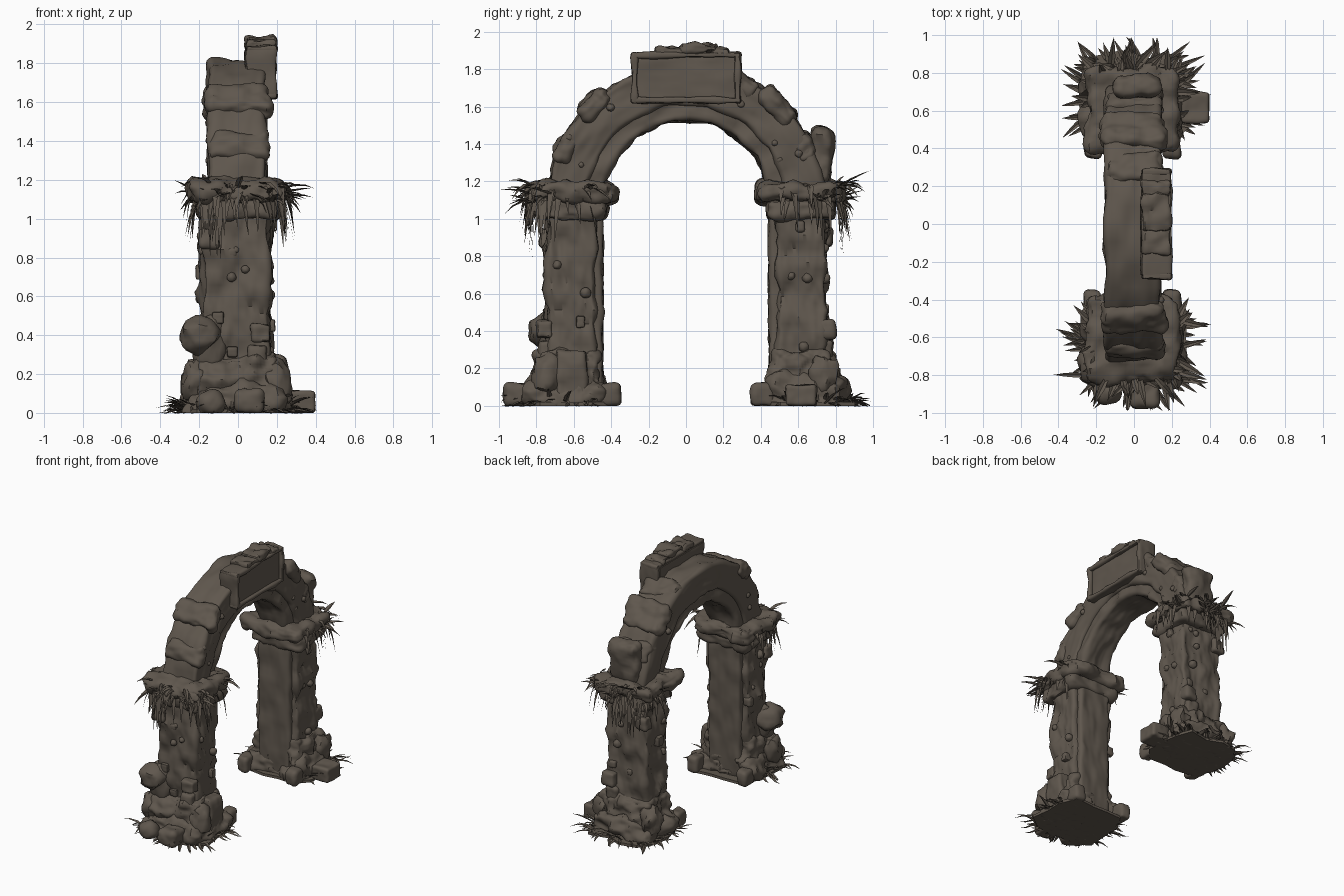
import bpy, bmesh, math, random
from mathutils import Vector, Matrix, noise

random.seed(11)
if "Cube" in bpy.data.objects:
    bpy.data.objects.remove(bpy.data.objects["Cube"])

stone_mat = bpy.data.materials.new("weathered brown stone")
stone_mat.use_nodes = True
COLOR = (0.115, 0.095, 0.075, 1)
stone_mat.diffuse_color = COLOR
stone_mat.node_tree.nodes["Principled BSDF"].inputs["Base Color"].default_value = COLOR

SPRING = 1.08    # height of the arch centre


def finish(name, bm, smooth=True):
    mesh = bpy.data.meshes.new(name)
    bm.to_mesh(mesh)
    bm.free()
    mesh.materials.append(stone_mat)
    ob = bpy.data.objects.new(name, mesh)
    bpy.context.collection.objects.link(ob)
    if smooth:
        bpy.ops.object.select_all(action='DESELECT')
        ob.select_set(True)
        bpy.context.view_layer.objects.active = ob
        bpy.ops.object.shade_smooth_by_angle(angle=math.radians(40))


def block(name, size, at, edge=0.025, rough=0.012, freq=9, cuts=12, taper=0, rot=None, warp=None):
    """Rounded, weathered block; warp can bend it into another shape."""
    bm = bmesh.new()
    bmesh.ops.create_cube(bm, size=2)
    bmesh.ops.subdivide_edges(bm, edges=bm.edges[:], cuts=cuts, use_grid_fill=True)
    half = Vector(size) / 2
    edge = min(edge, *half)
    for v in bm.verts:
        p = Vector(a * b for a, b in zip(v.co, half))
        core = Vector(max(-h + edge, min(h - edge, c)) for c, h in zip(p, half))
        if (p - core).length > 0:
            p = core + (p - core).normalized() * edge
        k = 1 - taper * (p.z / size[2] + 0.5)
        v.co = Vector((p.x * k, p.y * k, p.z))
        if rot:
            v.co = rot @ v.co
        v.co = warp(v.co) if warp else v.co + Vector(at)
    bm.normal_update()
    shifts = [v.normal * rough * 1.8 * noise.noise(v.co * freq)
              + v.normal * rough * 0.7 * noise.noise(v.co * freq * 2.7) for v in bm.verts]
    for v, s in zip(bm.verts, shifts):
        v.co += s
        v.co.z = max(v.co.z, 0)
    finish(name, bm)


def boulder(name, at, size, rough=0.15):
    bm = bmesh.new()
    bmesh.ops.create_icosphere(bm, subdivisions=3, radius=1)
    for v in bm.verts:
        n = 1 + rough * noise.noise(v.co * 1.6 + Vector(at) * 20)
        v.co = Vector(at) + Vector(a * b * n for a, b in zip(v.co, size))
        v.co.z = max(v.co.z, 0)
    finish(name, bm)


def arch_ring(name, inner, outer, width, x, rough):
    """Straight block bent over a half circle."""
    mid = (inner + outer) / 2

    def bend(p):
        a = p.y / mid
        r = mid + p.z
        return Vector((p.x + x, r * math.sin(a), SPRING + r * math.cos(a)))
    block(name, (width, math.pi * mid, outer - inner), (0, 0, 0),
          edge=0.03, rough=rough, freq=8, cuts=36, warp=bend)


def add_blade(bm, base, direction, length, rise, droop, width):
    """Pointed leaf that rises and then bends down."""
    d = direction.normalized()
    side = Vector((-d.y, d.x, 0)).normalized() * width
    rows = []
    for t, w in ((0, 0.7), (0.35, 1), (0.7, 0.6)):
        c = base + d * length * t + Vector((0, 0, rise * t - droop * t * t))
        c.z = max(c.z, 0.002)
        keel = Vector((0, 0, -width * 0.6 * w))
        rows.append([bm.verts.new(c - side * w), bm.verts.new(c + keel), bm.verts.new(c + side * w)])
    end = base + d * length + Vector((0, 0, rise - droop))
    end.z = max(end.z, 0.002)
    tip = bm.verts.new(end)
    for a, b in zip(rows, rows[1:]):
        for i in range(2):
            bm.faces.new((a[i], a[i + 1], b[i + 1], b[i]))
    for i in range(2):
        bm.faces.new((rows[-1][i], rows[-1][i + 1], tip))


def rim(angle, hx, hy):
    """Point on a rounded rectangle outline."""
    c, s = math.cos(angle), math.sin(angle)
    k = (abs(c / hx) ** 5 + abs(s / hy) ** 5) ** -0.2
    return Vector((c * k, s * k, 0))


def outward(angle, scatter):
    return Vector((math.cos(angle) + random.uniform(-scatter, scatter),
                   math.sin(angle) + random.uniform(-scatter, scatter), 0))


def pillar(s, label):
    # Shaft with a narrower strip on the inner side
    block(label + "_shaft", (0.35, 0.26, 1.06), (-0.01, s * 0.615, 0.53), rough=0.02, freq=9, cuts=28)
    block(label + "_inner_strip", (0.27, 0.2, 1.06), (-0.01, s * 0.545, 0.53), rough=0.009, cuts=20)
    # Stepped base
    block(label + "_plinth", (0.46, 0.36, 0.3), (0, s * 0.63, 0.15), edge=0.05, rough=0.03, freq=9, cuts=22, taper=0.12)
    block(label + "_base_mound", (0.54, 0.44, 0.16), (0, s * 0.64, 0.07), edge=0.06, rough=0.035, freq=8, cuts=20, taper=0.15)
    # Capital
    block(label + "_capital_neck", (0.42, 0.37, 0.11), (0, s * 0.615, 1.05), edge=0.04, rough=0.014, cuts=16)
    block(label + "_capital_slab", (0.48, 0.45, 0.11), (-0.01, s * 0.605, 1.14), edge=0.045, rough=0.022, cuts=20)

    # Flat soil patch
    bm = bmesh.new()
    ring = []
    for i in range(14):
        p = rim(i * math.tau / 14, 0.28, 0.26) * random.uniform(0.88, 1.1)
        ring.append(bm.verts.new((p.x, s * 0.64 + p.y, 0)))
    top = bmesh.ops.extrude_face_region(bm, geom=[bm.faces.new(ring)])["geom"]
    for v in top:
        if isinstance(v, bmesh.types.BMVert):
            v.co.z = 0.02
    bmesh.ops.recalc_face_normals(bm, faces=bm.faces[:])
    finish(label + "_soil", bm, smooth=False)

    # Low spreading grass around the foot, sparse towards the opening
    bm = bmesh.new()
    for i in range(55):
        a = s * (math.pi / 2 + random.uniform(-2.1, 2.1))
        p = rim(a, 0.25, 0.22) * random.uniform(0.85, 1.05)
        add_blade(bm, Vector((p.x, s * 0.64 + p.y, 0.015)), outward(a, 0.6), random.uniform(0.07, 0.19),
                  random.uniform(0.02, 0.14), random.uniform(0.04, 0.14), 0.014)
    for v in bm.verts:
        v.co.y = max(-0.99, min(0.99, v.co.y))
    finish(label + "_foot_grass", bm, smooth=False)

    # Leaves over the outer sides of the capital: spreading and hanging ones
    bm = bmesh.new()
    for i in range(85):
        a = s * (math.pi / 2 + max(-2, min(2, random.gauss(0, 0.95))))
        p = rim(a, 0.23, 0.21) * random.uniform(0.82, 1.03)
        base = Vector((p.x, s * 0.615 + p.y, random.uniform(1.08, 1.19)))
        if i % 2:
            add_blade(bm, base, outward(a, 0.7), random.uniform(0.03, 0.08),
                      random.uniform(0, 0.06), random.uniform(0.1, 0.28), 0.018)
        else:
            add_blade(bm, base, outward(a, 0.7), random.uniform(0.05, 0.18),
                      random.uniform(0.02, 0.1), random.uniform(0.02, 0.13), 0.018)
    # Long trailing clumps
    for x in (-0.16, -0.1):
        for i in range(6):
            add_blade(bm, Vector((x + random.uniform(-.03, .03), s * 0.8, 1.14)), Vector((0.1, s, 0)),
                      random.uniform(0.02, 0.05), 0.02, random.uniform(0.2, 0.38), 0.016)
    finish(label + "_capital_leaves", bm, smooth=False)

    # Loose stones on the outer edge and faces, half sunk
    for i in range(16):
        z = random.uniform(0.3, 0.98)
        size = random.uniform(0.015, 0.032)
        if i % 2:
            at = (random.uniform(-0.16, 0.14), s * 0.742, z)
        else:
            at = (random.choice((-0.18, 0.16)), s * random.uniform(0.5, 0.74), z)
        if i % 3:
            boulder(f"{label}_pebble_{i}", at, (size, size, size))
        else:
            block(f"{label}_chip_{i}", (size * 2.6, size * 2, size * 2.6), at, edge=0.012, rough=0.005, cuts=4)
    # Jutting corner stones low and high on the outer side
    for i, (x, y, z) in enumerate(((0.12, 0.755, 0.41), (-0.15, 0.735, 0.9), (0.1, 0.74, 0.3))):
        block(f"{label}_corner_stone_{i}", (0.1, 0.09, 0.1), (x, s * y, z), edge=0.02, rough=0.01, cuts=6)
    # Foot stones
    for i, x in enumerate((-0.22, 0.2)):
        block(f"{label}_foot_block_{i}", (0.09, 0.12, 0.12), (x, s * 0.41, 0.06), rough=0.008, cuts=6)
        boulder(f"{label}_foot_stone_{i}", (x, s * 0.74, 0.16), (0.07, 0.08, 0.11), 0.4)


pillar(-1, "front")
pillar(1, "back")

# Arch: wide outer ring and recessed inner ring
arch_ring("arch_outer_ring", 0.525, 0.74, 0.295, -0.005, 0.012)
arch_ring("arch_inner_ring", 0.445, 0.6, 0.25, -0.005, 0.014)

# Raised stones along the outside of the arch
for i, (deg, width, length, lift) in enumerate(((-43, 0.34, 0.19, 0.72), (43, 0.33, 0.24, 0.715),
                                              (-66, 0.31, 0.17, 0.7), (64, 0.31, 0.17, 0.7), (25, 0.3, 0.18, 0.705))):
    a = math.radians(deg)
    block(f"arch_stone_{i}", (width, length, 0.11), (0, lift * math.sin(a), SPRING + lift * math.cos(a)),
          edge=0.045, rough=0.016, cuts=14, rot=Matrix.Rotation(-a, 3, 'X'))
block("leaning_slab", (0.24, 0.12, 0.31), (0.01, 0.72, 1.34), edge=0.05, rough=0.015,
      rot=Matrix.Rotation(-0.12, 3, 'X'))

# Pebbles on both faces of the arch
for i in range(18):
    a = random.uniform(-1.35, 1.35)
    r = random.uniform(0.55, 0.72)
    size = random.uniform(0.014, 0.024)
    boulder(f"arch_pebble_{i}", (random.choice((-0.147, 0.138)), r * math.sin(a), SPRING + r * math.cos(a)),
            (size, size, size))

# Framed plaque on one face
block("plaque_panel", (0.14, 0.54, 0.24), (0.105, 0, 1.75), edge=0.01, rough=0.005, cuts=14)
for z, name in ((1.635, "lower"), (1.875, "upper")):
    block(f"plaque_{name}_rail", (0.155, 0.585, 0.03), (0.12, 0, z), edge=0.012, rough=0.006, cuts=14)
for y, name in ((-0.275, "front"), (0.275, "back")):
    block(f"plaque_{name}_rail", (0.155, 0.035, 0.27), (0.12, y, 1.755), edge=0.012, rough=0.006, cuts=10)
for i, (y, length, z) in enumerate(((0.06, 0.2, 1.912), (-0.09, 0.14, 1.898), (0.18, 0.1, 1.892))):
    block(f"plaque_rubble_{i}", (0.15, length, 0.04), (0.118, y, z), edge=0.015, rough=0.012, freq=14, cuts=8)

# Fallen stones at the feet
boulder("large_boulder", (-0.195, -0.74, 0.4), (0.105, 0.105, 0.1), 0.25)
boulder("boulder_support", (-0.15, -0.72, 0.36), (0.09, 0.07, 0.16), 0.3)
boulder("round_foot_boulder", (-0.14, -0.89, 0.05), (0.075, 0.07, 0.07))
block("fallen_front_block", (0.15, 0.15, 0.12), (0.055, -0.895, 0.06), edge=0.03, rough=0.008)
block("fallen_side_block", (0.15, 0.165, 0.115), (0.325, 0.615, 0.058), edge=0.02, rough=0.005)
block("leaning_front_block", (0.1, 0.17, 0.28), (0.2, -0.61, 0.16), edge=0.025, rough=0.01)
